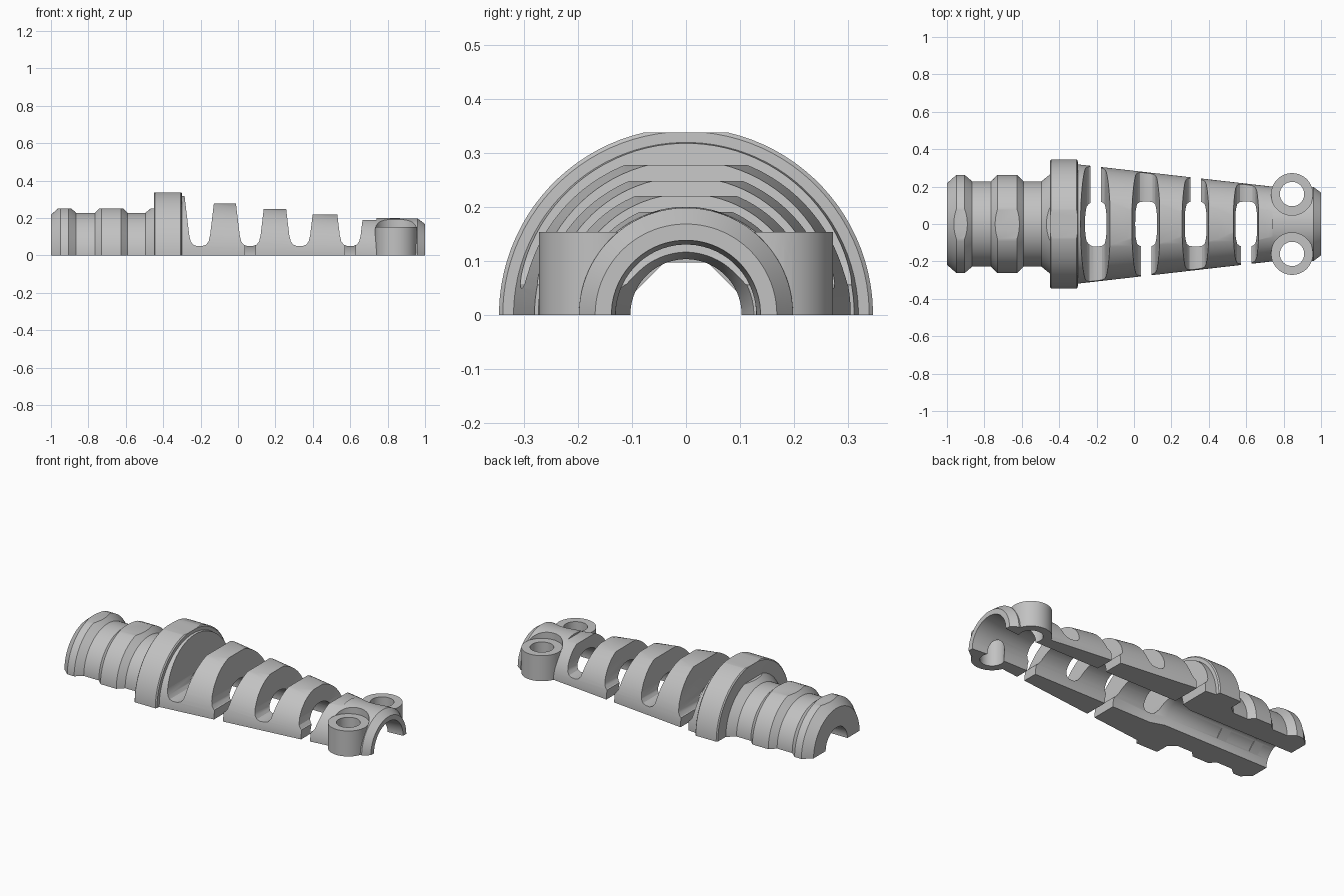
import bpy, bmesh, math
from mathutils import Matrix

if "Cube" in bpy.data.objects:
    bpy.data.objects.remove(bpy.data.objects["Cube"], do_unlink=True)

grey = bpy.data.materials.new("mid grey")
grey.use_nodes = True
colour = (0.54, 0.54, 0.54, 1)
grey.diffuse_color = colour
grey.node_tree.nodes["Principled BSDF"].inputs["Base Color"].default_value = colour


def finish(name, bm):
    bmesh.ops.recalc_face_normals(bm, faces=bm.faces)
    mesh = bpy.data.meshes.new(name)
    bm.to_mesh(mesh)
    bm.free()
    mesh.materials.append(grey)
    ob = bpy.data.objects.new(name, mesh)
    bpy.context.collection.objects.link(ob)
    return ob


def loft(name, sections):
    """Skin a row of equal closed loops and cap both ends."""
    bm = bmesh.new()
    loops = [[bm.verts.new(p) for p in s] for s in sections]
    for a, b in zip(loops, loops[1:]):
        for i in range(len(a)):
            j = (i + 1) % len(a)
            bm.faces.new((a[i], a[j], b[j], b[i]))
    bm.faces.new(loops[0])
    bm.faces.new(loops[-1])
    return finish(name, bm)


def ring(r, steps):
    turns = [math.tau * (i + 0.5) / steps for i in range(steps)]
    return [(r * math.cos(t), r * math.sin(t)) for t in turns]


def turned(name, profile, steps):
    """Turn an (x, radius) profile about the x axis."""
    return loft(name, [[(x, y, z) for y, z in ring(r, steps)] for x, r in profile])


def post(name, x, y, r, z0, z1):
    return loft(name, [[(x + dx, y + dy, z) for dx, dy in ring(r, 48)] for z in (z0, z1)])


def box(name, lo, hi, turn=0):
    bm = bmesh.new()
    bmesh.ops.create_cube(bm, size=1)
    for v in bm.verts:
        v.co = [l + (c + 0.5) * (h - l) for c, l, h in zip(v.co, lo, hi)]
    bm.transform(Matrix.Rotation(turn, 4, 'X'))
    return finish(name, bm)


def combine(target, tool, operation):
    mod = target.modifiers.new(tool.name, 'BOOLEAN')
    mod.operation, mod.object, mod.solver = operation, tool, 'EXACT'
    bpy.context.view_layer.objects.active = target
    bpy.ops.object.modifier_apply(modifier=mod.name)
    bpy.data.objects.remove(tool, do_unlink=True)


# Round body: ribbed collars, flange, tapering sleeve, chamfered tip
outer = [(-1, 0.218), (-0.95, 0.262), (-0.905, 0.262), (-0.865, 0.228), (-0.765, 0.228),
         (-0.73, 0.262), (-0.625, 0.262), (-0.59, 0.228), (-0.495, 0.228), (-0.45, 0.265),
         (-0.449, 0.339), (-0.443, 0.346), (-0.307, 0.346), (-0.301, 0.339), (-0.3, 0.319),
         (0.74, 0.2), (0.96, 0.198), (1, 0.168)]
body = turned("cable_sleeve", outer, 96)

# Flats along the crown
for x0, x1, z in [(-1.1, -0.4495, 0.25), (-0.455, -0.295, 0.337), (-0.2, 0.06, 0.277),
                  (0.07, 0.325, 0.248), (0.335, 0.595, 0.22), (0.605, 0.74, 0.19)]:
    combine(body, box("flat_cutter", (x0, -0.3, z), (x1, 0.3, 0.5)), 'DIFFERENCE')

# Screw bosses, with clearance above each
for y in (-0.16, 0.16):
    combine(body, post("clearance", 0.845, y, 0.113, 0.152, 0.4), 'DIFFERENCE')
    combine(body, post("boss", 0.845, y, 0.112, -0.12, 0.153), 'UNION')

# Stepped bore
bore = [(-1.1, 0.103), (-0.3, 0.103), (-0.22, 0.13), (0.9, 0.13), (1, 0.138), (1.1, 0.138)]
combine(body, turned("bore", bore, 64), 'DIFFERENCE')
for y in (-0.16, 0.16):
    combine(body, post("screw_hole", 0.845, y, 0.065, -0.5, 0.4), 'DIFFERENCE')

# Grip ribs inside the collar end
for x in (-0.9, -0.68):
    for angle in (-45, 0, 45):
        rib = box("grip_rib", (x - 0.03, -0.039, 0.097), (x + 0.03, 0.039, 0.115), math.radians(angle))
        combine(body, rib, 'UNION')

# Flexing slots, open to the base on alternating sides
half = [(0.093, 0.42), (0.056, 0.11), (0.048, 0.075), (0.034, 0.057), (0.014, 0.05)]
shape = half + [(-x, z) for x, z in reversed(half)]
for x, side in [(-0.205, 1), (0.065, -1), (0.33, 1), (0.6, -1)]:
    slot = loft("slot", [[(x + dx, y, z) for dx, z in shape] for y in (-0.5, 0.5)])
    combine(body, slot, 'DIFFERENCE')
    ys = sorted((0.02 * side, 0.5 * side))
    combine(body, box("slit", (x - 0.028, ys[0], -0.1), (x + 0.028, ys[1], 0.12)), 'DIFFERENCE')

# Keep the upper half only
combine(body, box("lower_half", (-1.5, -0.6, -0.7), (1.5, 0.6, 0)), 'DIFFERENCE')

body.data.materials.clear()
body.data.materials.append(grey)
bpy.ops.object.select_all(action='DESELECT')
body.select_set(True)
bpy.context.view_layer.objects.active = body
bpy.ops.object.shade_smooth_by_angle(angle=math.radians(25))
